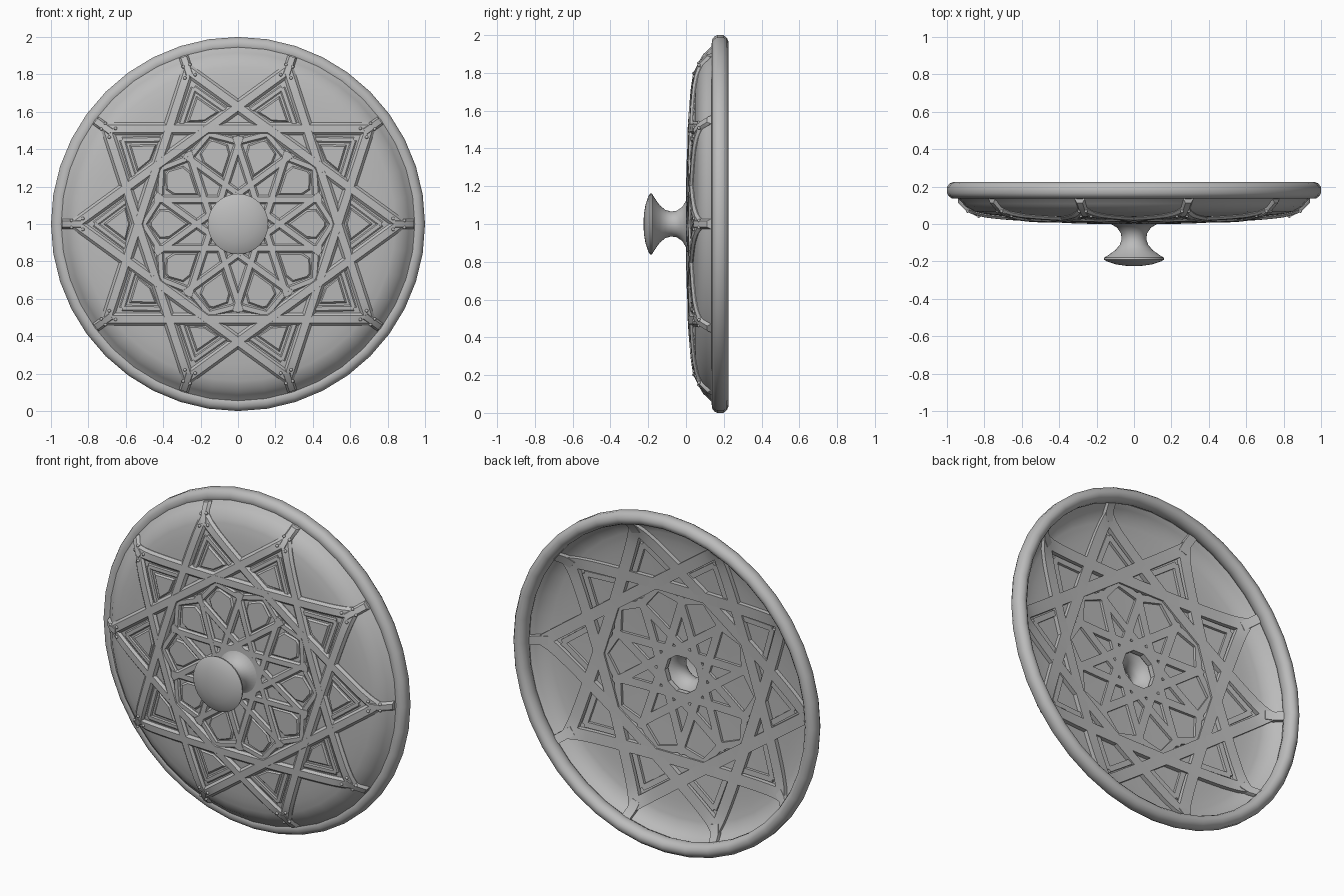
import bpy, bmesh, math
from mathutils import Vector

cube = bpy.data.objects.get("Cube")
if cube:
    bpy.data.objects.remove(cube)

metal = bpy.data.materials.new("grey metal")
metal.use_nodes = True
GREY = (0.5, 0.5, 0.5, 1)
metal.diffuse_color = GREY
metal.node_tree.nodes["Principled BSDF"].inputs["Base Color"].default_value = GREY

DOME = [(0, .012), (.3, .016), (.55, .028), (.72, .042), (.8, .052),
        (.86, .068), (.9, .092), (.93, .125), (.97, .16)]


def dome(r):
    """Depth of the domed surface at radius r."""
    for (r0, y0), (r1, y1) in zip(DOME, DOME[1:]):
        if r <= r1:
            return y0 + (y1 - y0) * (r - r0) / (r1 - r0)
    return DOME[-1][1]


def polar(r, deg):
    a = math.radians(deg)
    return Vector((r * math.cos(a), r * math.sin(a)))


def on_dome(p, off):
    return (p.x, dome(p.length) + off, p.y + 1)


def finish(bm, name, angle=35):
    bmesh.ops.recalc_face_normals(bm, faces=bm.faces)
    mesh = bpy.data.meshes.new(name)
    bm.to_mesh(mesh)
    bm.free()
    mesh.materials.append(metal)
    ob = bpy.data.objects.new(name, mesh)
    bpy.context.collection.objects.link(ob)
    bpy.ops.object.select_all(action="DESELECT")
    ob.select_set(True)
    bpy.context.view_layer.objects.active = ob
    bpy.ops.object.shade_smooth_by_angle(angle=math.radians(angle))


def lathe(name, profile, steps, closed, angle=35):
    """Revolve (radius, depth) points about the front-to-back axis."""
    bm = bmesh.new()
    vs = [bm.verts.new((r, y, 1)) for r, y in profile]
    for a, b in zip(vs, vs[1:] + vs[:1] if closed else vs[1:]):
        bm.edges.new((a, b))
    bmesh.ops.spin(bm, geom=bm.verts[:] + bm.edges[:], cent=(0, 0, 1),
                   axis=(0, 1, 0), angle=math.tau, steps=steps)
    bmesh.ops.remove_doubles(bm, verts=bm.verts, dist=.0005)
    finish(bm, name, angle)


def strap(bm, a, b, half, front=.017, back=.036):
    """Chamfered bar from a to b, bent to follow the dome."""
    n = max(2, round((b - a).length / .05))
    side = (b - a).normalized().orthogonal()
    section = [(-half, back), (-half, -.004), (-half * .6, -front),
               (half * .6, -front), (half, -.004), (half, back)]
    rows = []
    for i in range(n + 1):
        c = a.lerp(b, i / n)
        rows.append([bm.verts.new(on_dome(c + side * s, off)) for s, off in section])
    for r0, r1 in zip(rows, rows[1:]):
        for j in range(6):
            k = (j + 1) % 6
            bm.faces.new((r0[j], r0[k], r1[k], r1[j]))
    bm.faces.new(rows[0])
    bm.faces.new(rows[-1][::-1])


def tile(bm, outline, turn, scale, height):
    """Raised bevelled tile inside a lattice cell."""
    pts = [polar(Vector(p).length, math.degrees(math.atan2(p[1], p[0])) + turn)
           for p in outline]
    mid = sum(pts, Vector((0, 0))) / len(pts)
    rings = [[bm.verts.new(on_dome(mid.lerp(p, s), off)) for p in pts]
             for s, off in ((1, .004), (scale, -height))]
    for j in range(len(pts)):
        k = (j + 1) % len(pts)
        bm.faces.new((rings[0][j], rings[0][k], rings[1][k], rings[1][j]))
    bm.faces.new(rings[1])


# Rounded rim
lathe("rim", [(.922, .165), (.932, .145), (.95, .136), (.975, .137), (.992, .15), (1, .165),
              (1, .198), (.985, .217), (.965, .225), (.945, .222), (.93, .208), (.922, .19)],
      40, True, 50)

# Domed back plate, its edge tucked inside the rim
plate_line = [(r, dome(r)) for r in [.19 + .04 * i for i in range(16)]
              + [.82, .84, .86, .88, .9, .915, .93, .95]]
lathe("domed_plate", plate_line + [(r, y + .01) for r, y in reversed(plate_line)], 40, True)

# Knob with hollow stem and a flared foot closing the central star
lathe("knob", [(.205, .016), (.13, .004), (.09, -.02), (.07, -.05), (.066, -.08),
               (.075, -.11), (.1, -.14), (.14, -.168), (.16, -.18), (.162, -.19),
               (.145, -.2), (.1, -.215), (.05, -.223), (0, -.225)], 32, False)

# Star lattice: long straps of the big star, then the small central star
star = bmesh.new()
rosette = bmesh.new()
for k in range(10):
    strap(star, polar(.865, 36 * k), polar(.865, 36 * k + 108), .033)
    normal = polar(1, 18 + 36 * k)
    along = normal.orthogonal()
    strap(rosette, normal * .13 - along * .45, normal * .13 + along * .45, .024, .014, .026)
    for s in (-1, 1):
        # Zigzag that closes the outer end of each petal
        strap(rosette, polar(.505, 36 * k), polar(.44, 36 * k + 18 * s), .02, .013, .026)
        # Inner frame of each star point
        strap(star, polar(.765, 36 * k), polar(.6, 36 * k + 13 * s), .016, .009, .026)
finish(star, "star_straps")
finish(rosette, "rosette_straps")

# Ribs tying the star tips to the rim, with rivets
ribs = bmesh.new()
rivets = bmesh.new()
for k in range(10):
    strap(ribs, polar(.84, 36 * k), polar(.94, 36 * k), .026, .022, .04)
    for r, t in ((.89, 1.2), (.89, -1.2), (.83, 2), (.83, -2)):
        p = polar(r, 36 * k + t)
        ball = bmesh.ops.create_icosphere(rivets, subdivisions=2, radius=.009)
        bmesh.ops.translate(rivets, verts=ball["verts"], vec=on_dome(p, -.018))
finish(ribs, "tip_ribs")
finish(rivets, "tip_rivets")

# Raised tiles in the petals and the star points
petals = bmesh.new()
kites = bmesh.new()
for k in range(10):
    tile(petals, [(.255, 0), (.365, .08), (.42, .083), (.475, .012),
                  (.475, -.012), (.42, -.083), (.365, -.08)], 36 * k, .84, .009)
    tile(kites, [(.575, 0), (.6, .095), (.725, 0), (.6, -.095)], 36 * k, .8, .009)
finish(petals, "petal_tiles", 20)
finish(kites, "star_point_tiles", 20)
